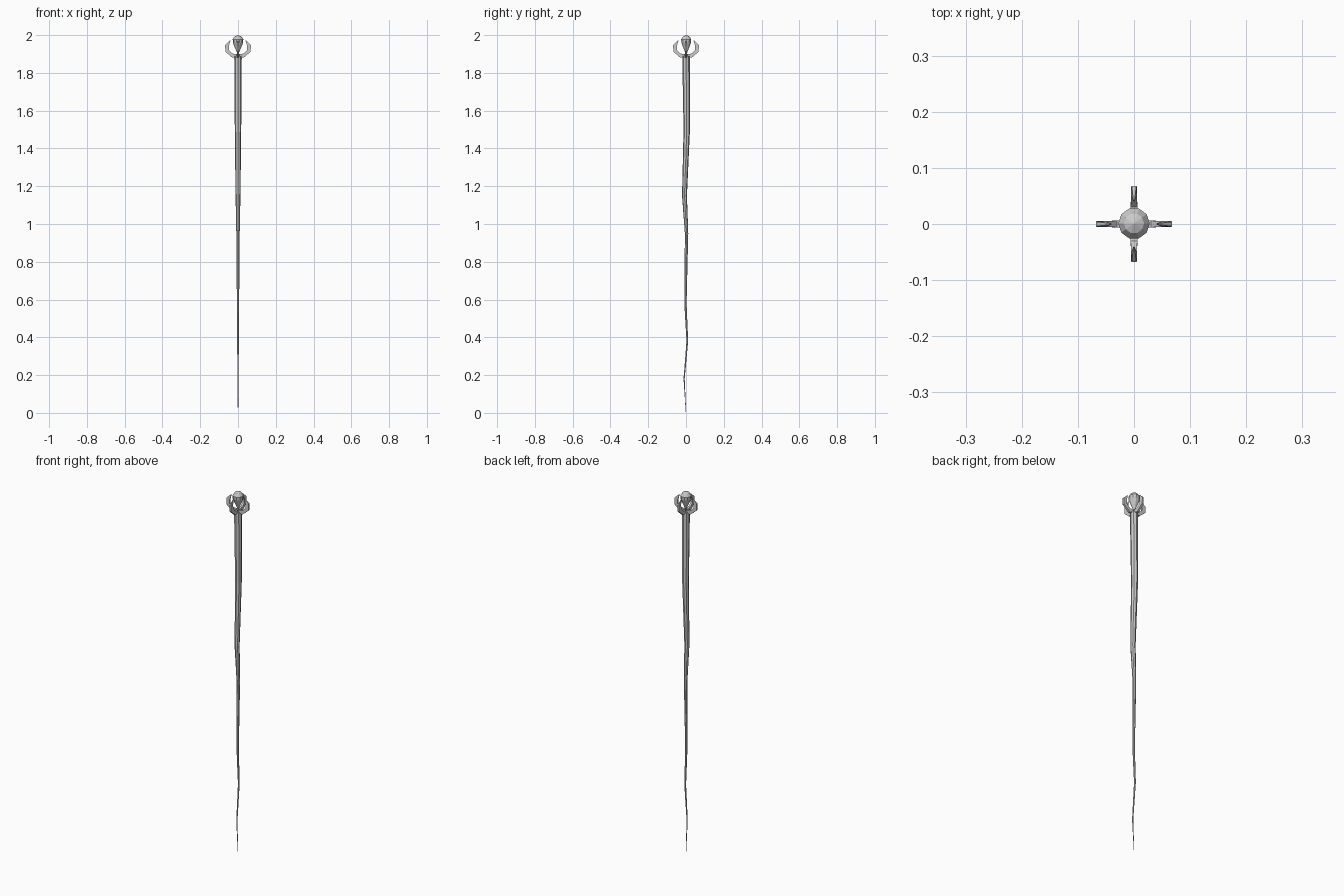
import bpy, bmesh, math
from mathutils import Matrix

if "Cube" in bpy.data.objects:
    bpy.data.objects.remove(bpy.data.objects["Cube"])


def finish(bm, name):
    bmesh.ops.recalc_face_normals(bm, faces=bm.faces)
    mesh = bpy.data.meshes.new(name)
    bm.to_mesh(mesh)
    bm.free()
    ob = bpy.data.objects.new(name, mesh)
    bpy.context.collection.objects.link(ob)
    return ob


def loft(name, rings, sides):
    """Stack of (y centre, z, radius) rings, bridged and capped."""
    bm = bmesh.new()
    loops = []
    for y, z, r in rings:
        loops.append([bm.verts.new((r * math.cos(2 * math.pi * i / sides),
                                    y + r * math.sin(2 * math.pi * i / sides), z))
                      for i in range(sides)])
    for a, b in zip(loops, loops[1:]):
        for i in range(sides):
            j = (i + 1) % sides
            bm.faces.new((a[i], a[j], b[j], b[i]))
    bm.faces.new(loops[0])
    bm.faces.new(loops[-1])
    return finish(bm, name)


# Crooked tapering shaft
loft("shaft", [(0, 0, 0.001), (-0.01, 0.18, 0.003), (0.007, 0.38, 0.0045),
               (-0.003, 0.58, 0.006), (0.003, 0.95, 0.009), (-0.008, 1.15, 0.013),
               (0.004, 1.5, 0.017), (0, 1.89, 0.02)], 8)

# Faceted teardrop gem
loft("gem", [(0.001, 1.9, 0.002), (0.001, 1.93, 0.015), (0.001, 1.96, 0.027),
             (0.001, 1.978, 0.028), (0.001, 1.993, 0.018), (0.001, 2.0, 0.001)], 10)

# Four hooked claws: outer and inner edge points with half thickness
outer = [(0.008, 1.882), (0.032, 1.882), (0.067, 1.912), (0.068, 1.948), (0.042, 1.972)]
inner = [(0.008, 1.9), (0.030, 1.902), (0.048, 1.921), (0.048, 1.945), (0.040, 1.970)]
thick = [0.007, 0.006, 0.005, 0.004, 0.001]
for k, label in enumerate(("right", "back", "left", "front")):
    bm = bmesh.new()
    rings = [[bm.verts.new(c) for c in ((o[0], -t, o[1]), (o[0], t, o[1]),
                                        (i[0], t, i[1]), (i[0], -t, i[1]))]
             for o, i, t in zip(outer, inner, thick)]
    for a, b in zip(rings, rings[1:]):
        for i in range(4):
            j = (i + 1) % 4
            bm.faces.new((a[i], a[j], b[j], b[i]))
    bm.faces.new(rings[0])
    bm.faces.new(rings[-1])
    bm.transform(Matrix.Rotation(k * math.pi / 2, 4, 'Z'))
    finish(bm, "claw_" + label)
